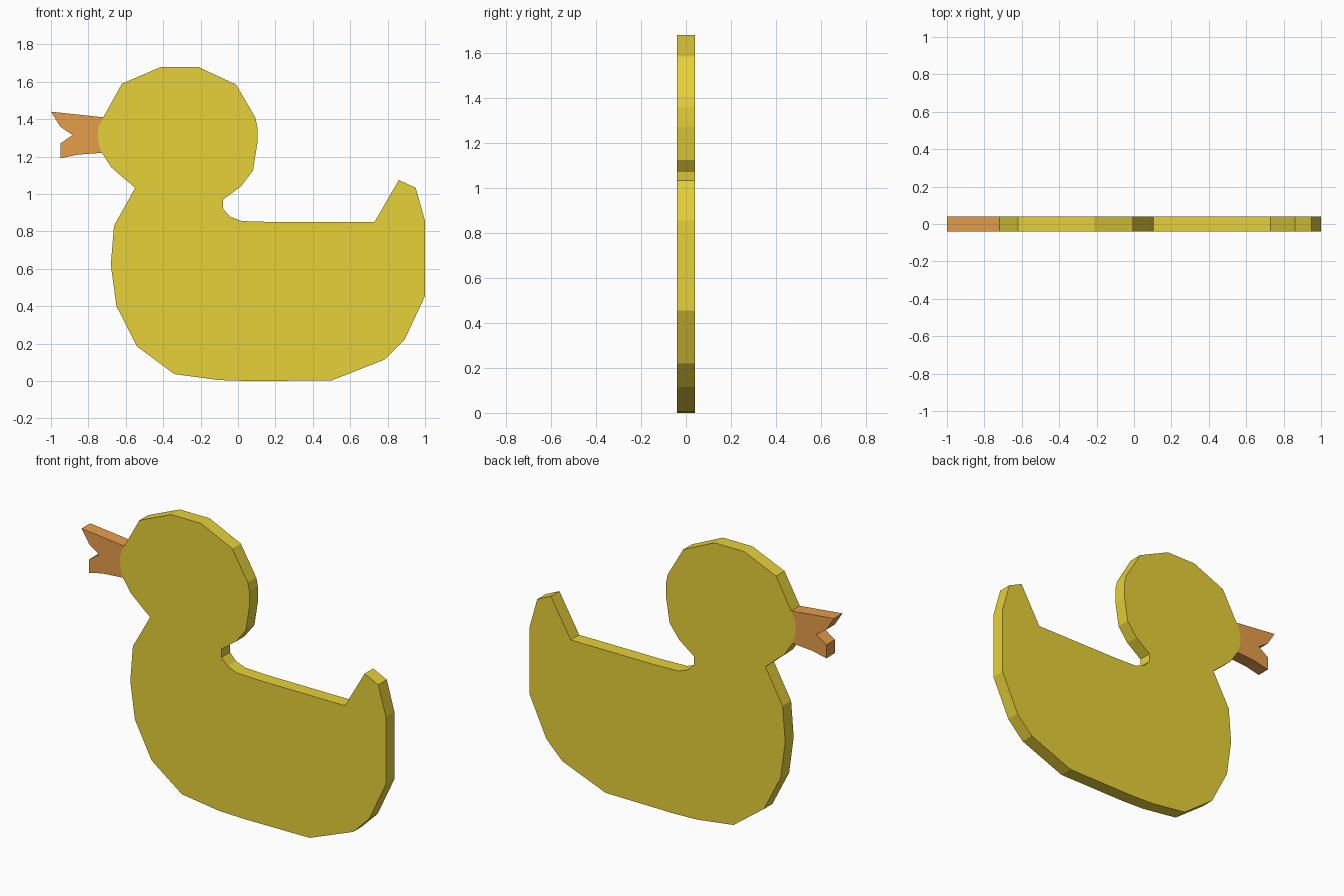
import bpy, bmesh

if "Cube" in bpy.data.objects:
    bpy.data.objects.remove(bpy.data.objects["Cube"])

HALF = 0.04  # half thickness of the flat cut-out

# Seam shared by the head and the beak, bottom to top
SEAM = [(-0.728, 1.22), (-0.743, 1.265), (-0.75, 1.31), (-0.745, 1.355), (-0.72, 1.41)]

# Clockwise from the crown, round the back and belly, up to the throat
BODY = [(-0.62, 1.59), (-0.41, 1.68), (-0.215, 1.68), (-0.01, 1.585), (0.092, 1.41),
        (0.103, 1.36), (0.103, 1.27), (0.08, 1.125), (0.015, 1.04), (-0.08, 0.97),
        (-0.08, 0.92), (-0.04, 0.878), (0.02, 0.855), (0.19, 0.85), (0.73, 0.85),
        (0.86, 1.075), (0.95, 1.033), (1.0, 0.855), (1.0, 0.455), (0.89, 0.22),
        (0.785, 0.115), (0.5, 0.003), (0.06, 0.0), (-0.1, 0.005), (-0.34, 0.037),
        (-0.54, 0.185), (-0.65, 0.4), (-0.68, 0.62), (-0.663, 0.83), (-0.55, 1.033),
        (-0.675, 1.14)]

# Open beak, from the lower corner round to the upper one
BEAK = [(-0.86, 1.21), (-0.95, 1.19), (-0.95, 1.27), (-0.885, 1.315),
        (-0.95, 1.36), (-1.0, 1.44)]


def cutout(name, outline, color):
    """Flat plate from an x-z outline, left open along the internal seam."""
    bm = bmesh.new()
    front = [bm.verts.new((x, -HALF, z)) for x, z in outline]
    back = [bm.verts.new((x, HALF, z)) for x, z in outline]
    bm.faces.new(front)
    bm.faces.new(back[::-1])
    n = len(outline)
    for i in range(n):
        j = (i + 1) % n
        if outline[i] in SEAM and outline[j] in SEAM:
            continue
        bm.faces.new((front[j], front[i], back[i], back[j]))
    bmesh.ops.recalc_face_normals(bm, faces=bm.faces)
    # Orient outward: the front plate must look toward -y
    bm.faces.ensure_lookup_table()
    if bm.faces[0].normal.y > 0:
        bmesh.ops.reverse_faces(bm, faces=bm.faces)
    mesh = bpy.data.meshes.new(name)
    bm.to_mesh(mesh)
    bm.free()
    obj = bpy.data.objects.new(name, mesh)
    bpy.context.collection.objects.link(obj)
    mat = bpy.data.materials.new(name + "_color")
    mat.diffuse_color = color
    mat.use_nodes = True
    mat.node_tree.nodes["Principled BSDF"].inputs["Base Color"].default_value = mat.diffuse_color
    mesh.materials.append(mat)
    return obj


cutout("duck_body", SEAM + BODY, (0.8, 0.64, 0.04, 1))
cutout("beak", SEAM[::-1] + BEAK, (0.8, 0.34, 0.07, 1))
